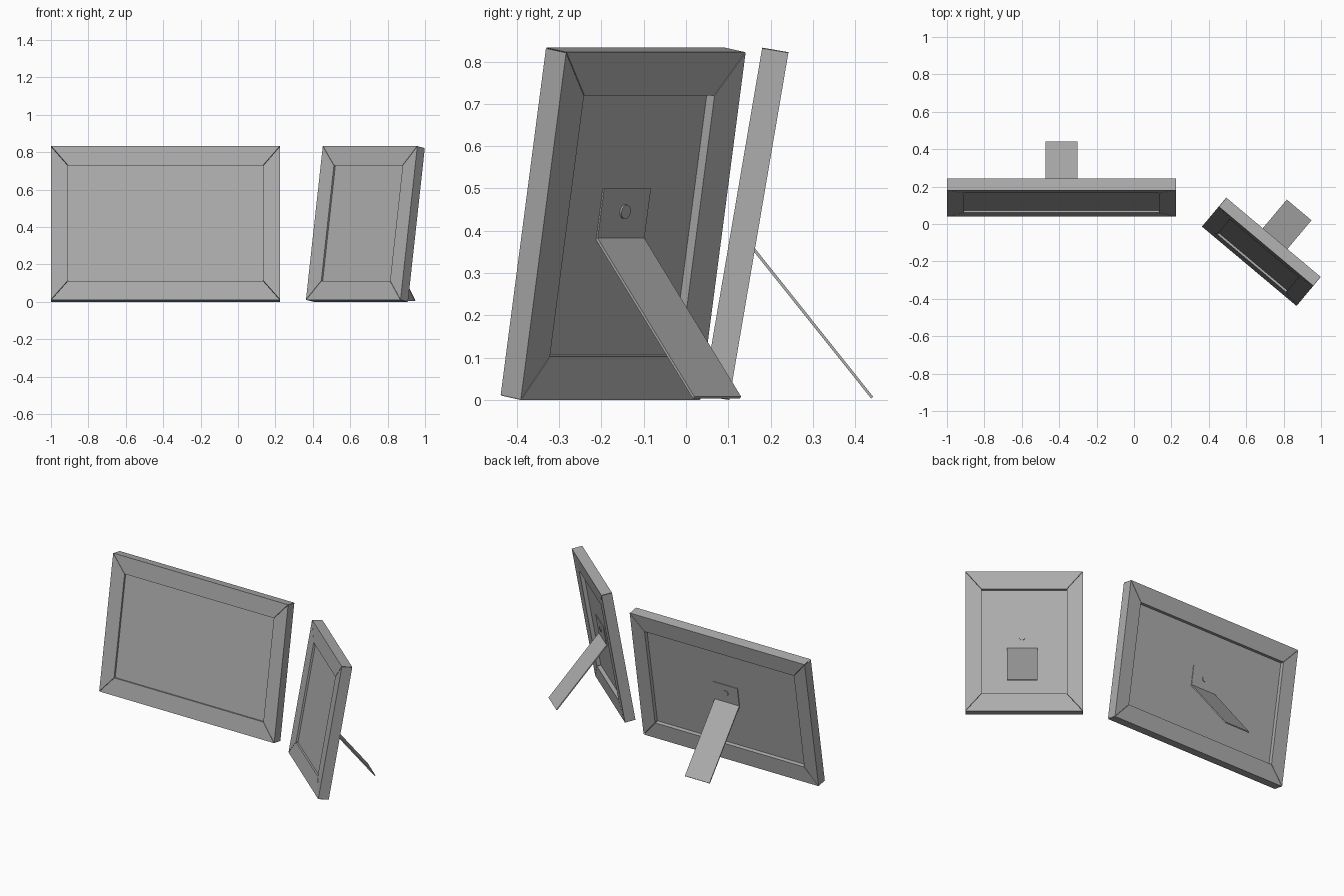
import bpy, bmesh
from math import radians, pi
from mathutils import Matrix

if "Cube" in bpy.data.objects:
    bpy.data.objects.remove(bpy.data.objects["Cube"])

H, T = 0.834, 0.063           # frame height and thickness
TILT = radians(9.67)
BU, BV = 0.09, 0.104          # border width at the sides / top and bottom

grey = bpy.data.materials.new("dark_grey")
grey.diffuse_color = (0.42, 0.42, 0.42, 1)
grey.use_nodes = True
grey.node_tree.nodes["Principled BSDF"].inputs["Base Color"].default_value = grey.diffuse_color


def finish(bm, name, mat):
    bmesh.ops.recalc_face_normals(bm, faces=bm.faces)
    me = bpy.data.meshes.new(name)
    bm.to_mesh(me)
    bm.free()
    me.materials.append(grey)
    ob = bpy.data.objects.new(name, me)
    bpy.context.collection.objects.link(ob)
    ob.matrix_world = mat
    return ob


def border(name, w, mat):
    # four closed rails with mitred ends and a hairline seam between them;
    # profile is (inset fraction, depth)
    profile = [(0, 0), (1, 0.003), (1, T - 0.003), (0, T)]
    corners = ((-1, -1), (1, -1), (1, 1), (-1, 1))
    gap = 0.0015
    bm = bmesh.new()
    for i in range(4):
        c0, c1 = corners[i], corners[(i + 1) % 4]
        ends = []
        for sx, sz in (c0, c1):
            gx = gap * sx if c0[0] != c1[0] else 0
            gz = gap * sz if c0[1] != c1[1] else 0
            ends.append([bm.verts.new((sx * (w / 2 - f * BU) - gx, y,
                                       H / 2 + sz * (H / 2 - f * BV) - gz))
                         for f, y in profile])
        a, b = ends
        for j in range(4):
            k = (j + 1) % 4
            bm.faces.new((a[j], b[j], b[k], a[k]))
        bm.faces.new(a)
        bm.faces.new(b)
    return finish(bm, name, mat)


def panel(name, w, mat):
    bm = bmesh.new()
    y0, y1 = 0.015, 0.036
    m = (Matrix.Translation((0, (y0 + y1) / 2, H / 2)) @
         Matrix.Diagonal((w - 2 * BU + 0.01, y1 - y0, H - 2 * BV + 0.01, 1)))
    bmesh.ops.create_cube(bm, size=1, matrix=m)
    return finish(bm, name, mat)


def easel_leg(name, mat):
    # folded strip: hinge plate on the panel, then the slanting leg
    pts = [(0.034, 0.503), (0.040, 0.503), (0.040, 0.384),
           (0.397, 0.065), (0.393, 0.060), (0.034, 0.380)]
    hw = 0.086
    bm = bmesh.new()
    a, b = [[bm.verts.new((x, y, z)) for y, z in pts] for x in (-hw, hw)]
    for i in range(6):
        j = (i + 1) % 6
        bm.faces.new((a[i], a[j], b[j], b[i]))
    for s in (a, b):           # plate and leg side faces
        bm.faces.new((s[0], s[1], s[2], s[5]))
        bm.faces.new((s[2], s[3], s[4], s[5]))
    return finish(bm, name, mat)


def rivet(name, mat):
    bm = bmesh.new()
    m = Matrix.Translation((0, 0.041, 0.448)) @ Matrix.Rotation(pi / 2, 4, 'X')
    bmesh.ops.create_cone(bm, cap_ends=True, segments=24, radius1=0.017,
                          radius2=0.017, depth=0.008, matrix=m)
    ob = finish(bm, name, mat)
    bpy.ops.object.select_all(action='DESELECT')
    bpy.context.view_layer.objects.active = ob
    ob.select_set(True)
    bpy.ops.object.shade_smooth_by_angle(angle=radians(35))


# the two standing frames: name, width, bottom-front centre, turn, leg offset
for name, w, x, y, turn, off in (
        ("landscape", 1.225, -0.3875, 0.04, 0, 0),
        ("portrait", 0.66, 0.616, -0.226, -40, 0.011)):
    mat = (Matrix.Translation((x, y, 0.0105)) @
           Matrix.Rotation(radians(turn), 4, 'Z') @
           Matrix.Rotation(-TILT, 4, 'X'))
    border(name + "_border", w, mat)
    panel(name + "_panel", w, mat)
    leg_mat = mat @ Matrix.Translation((off, 0, 0))
    easel_leg(name + "_easel_leg", leg_mat)
    rivet(name + "_rivet", leg_mat)
